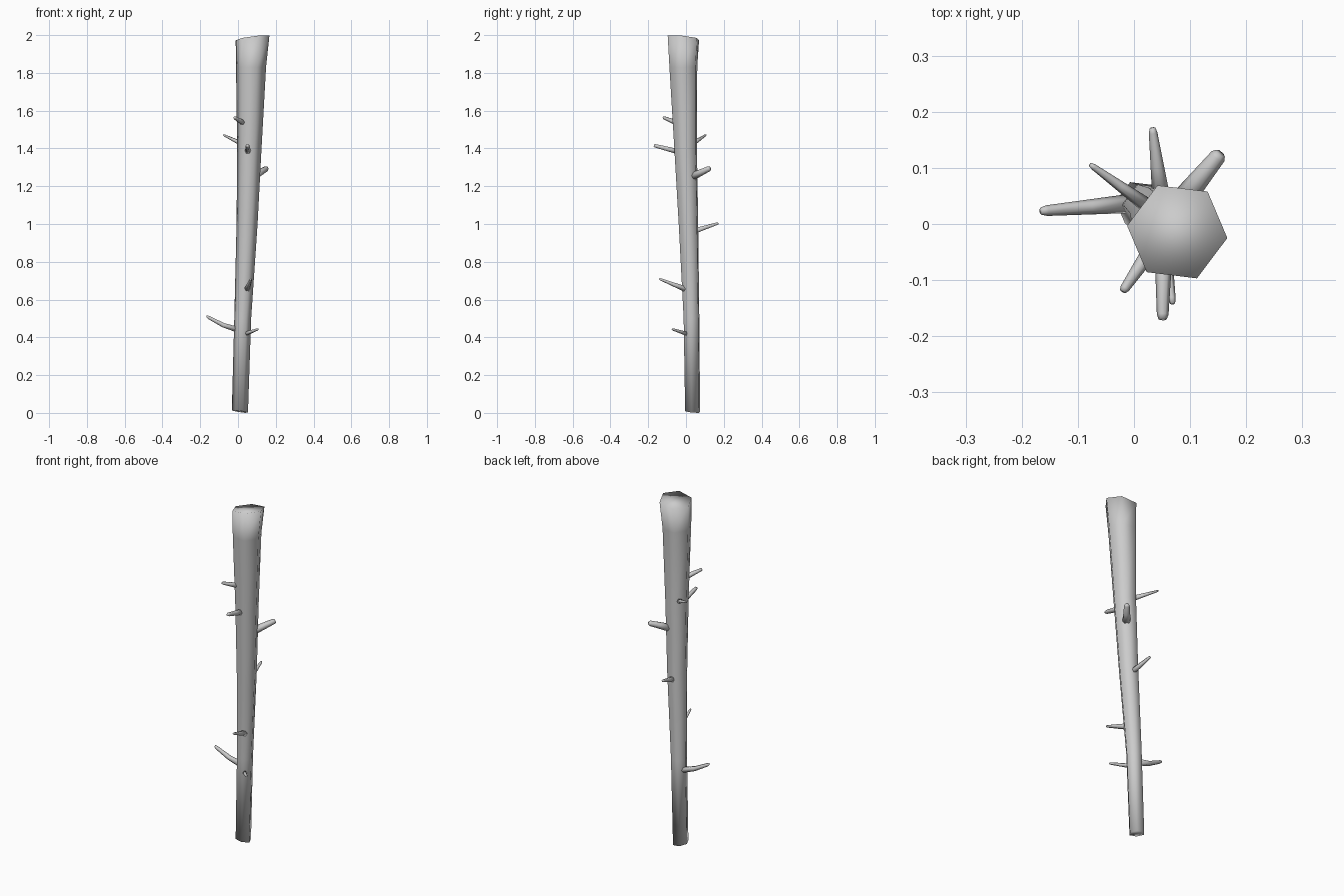
import bpy, bmesh
from math import cos, sin, pi, radians
from mathutils import Vector

if "Cube" in bpy.data.objects:
    bpy.data.objects.remove(bpy.data.objects["Cube"])

SIDES = 6


def finish(name, bm):
    bmesh.ops.recalc_face_normals(bm, faces=bm.faces)
    for f in bm.faces:
        f.smooth = True
    mesh = bpy.data.meshes.new(name)
    bm.to_mesh(mesh)
    bm.free()
    ob = bpy.data.objects.new(name, mesh)
    bpy.context.collection.objects.link(ob)
    return ob


def skin(bm, rings):
    """Bridge consecutive rings and close both ends."""
    for a, b in zip(rings, rings[1:]):
        for i in range(SIDES):
            j = (i + 1) % SIDES
            bm.faces.new((a[i], a[j], b[j], b[i]))
    bm.faces.new(rings[0][::-1])
    bm.faces.new(rings[-1])


# Trunk: six-sided leaning shaft, wider at the top, with slanted cut ends
# (centre x, y, z, radius, end slope in x, end slope in y)
SECTIONS = [
    (0.010, 0.035, 0.0075, 0.043, -0.15, -0.10),
    (0.025, 0.029, 0.50, 0.045, 0, 0),
    (0.048, 0.013, 1.00, 0.056, 0, 0),
    (0.060, -0.002, 1.40, 0.065, 0, 0),
    (0.069, -0.014, 1.83, 0.080, 0, 0),
    (0.077, -0.014, 1.985, 0.090, 0.13, -0.10),
]
bm = bmesh.new()
rings = []
for cx, cy, z, r, sx, sy in SECTIONS:
    ring = []
    for i in range(SIDES):
        a = radians(-7) + 2 * pi * i / SIDES
        dx, dy = r * cos(a), r * sin(a)
        ring.append(bm.verts.new((cx + dx, cy + dy, z + sx * dx + sy * dy)))
    rings.append(ring)
skin(bm, rings)
finish("trunk", bm)


# Twigs: short tapered stubs, slightly bent, with chamfered tips
def twig(name, base, tip, r0, r1, sag=0.0):
    base, tip = Vector(base), Vector(tip)
    axis = (tip - base).normalized()
    side = axis.cross(Vector((0, 0, 1))).normalized()
    up = side.cross(axis)
    bm = bmesh.new()
    rings = []
    for t, k in ((0, 1), (0.5, 1), (0.94, 1), (1, 0.72)):
        c = base.lerp(tip, t) - Vector((0, 0, sag * 4 * t * (1 - t)))
        r = (r0 + (r1 - r0) * t) * k
        rings.append([bm.verts.new(c + r * (cos(2 * pi * i / SIDES) * side
                                            + sin(2 * pi * i / SIDES) * up))
                      for i in range(SIDES)])
    skin(bm, rings)
    finish(name, bm)


TWIGS = [
    ((0.010, 0.038, 0.437), (-0.166, 0.023, 0.512), 0.018, 0.009, 0.010),
    ((0.035, 0.010, 0.417), (0.106, -0.073, 0.443), 0.012, 0.006, 0),
    ((0.045, 0.015, 0.648), (0.069, -0.142, 0.710), 0.018, 0.006, 0),
    ((0.050, 0.035, 0.960), (0.033, 0.171, 1.004), 0.017, 0.007, 0),
    ((0.080, 0.035, 1.252), (0.154, 0.126, 1.295), 0.022, 0.014, 0),
    ((0.053, -0.030, 1.380), (0.051, -0.170, 1.416), 0.017, 0.010, 0),
    ((0.030, 0.028, 1.420), (-0.078, 0.106, 1.472), 0.014, 0.005, 0),
    ((0.038, -0.035, 1.530), (-0.020, -0.120, 1.564), 0.016, 0.008, 0),
]
for n, args in enumerate(TWIGS, 1):
    twig(f"twig_{n}", *args)
